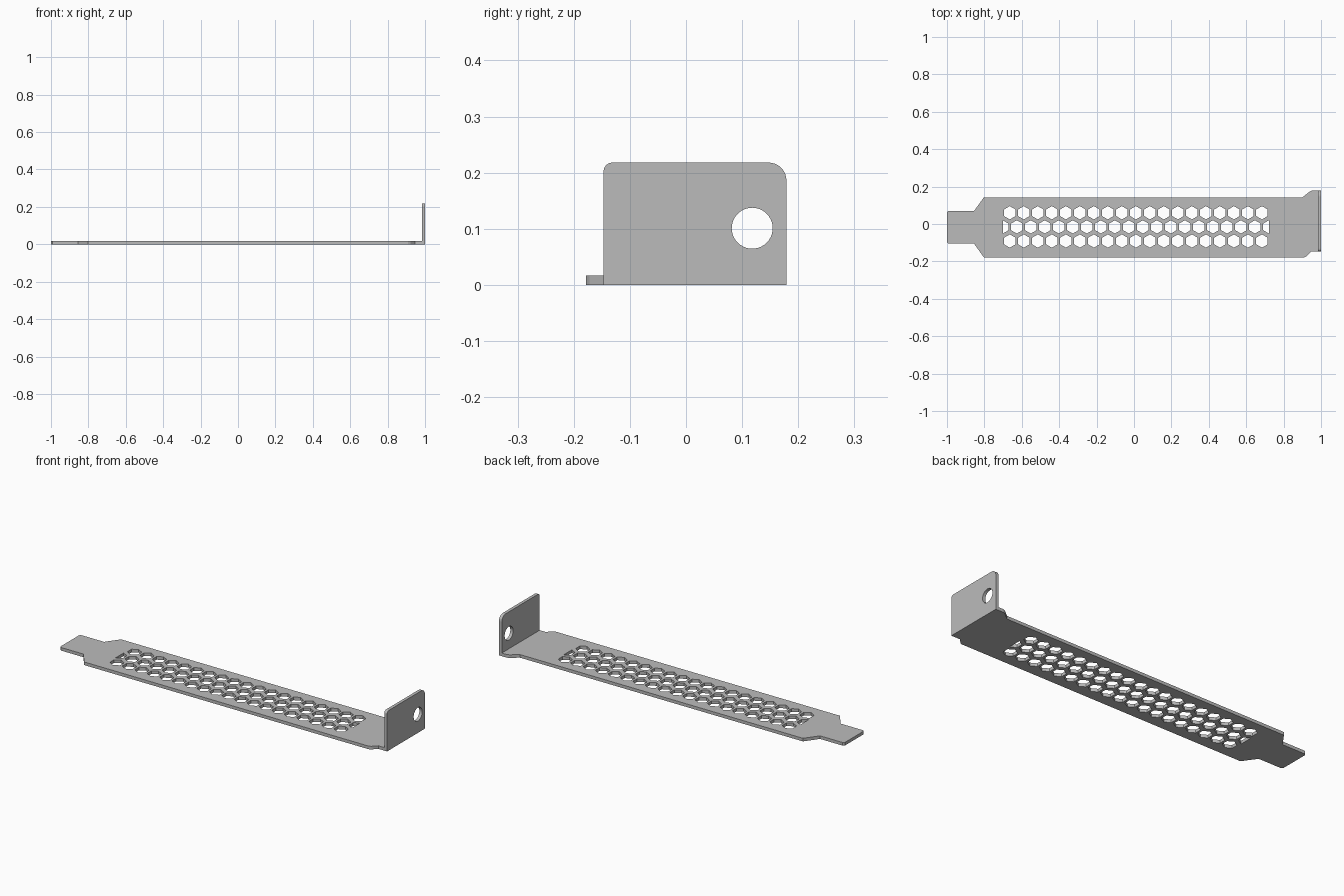
import bpy
import bmesh
from math import cos, sin, radians, pi
from mathutils import Matrix

cube = bpy.data.objects.get("Cube")
if cube:
    bpy.data.objects.remove(cube)

THICK = 0.017
PITCH = 0.0749

steel = bpy.data.materials.new("plain grey steel")
steel.use_nodes = True
steel.diffuse_color = (0.5, 0.5, 0.5, 1)
steel.node_tree.nodes["Principled BSDF"].inputs["Base Color"].default_value = (0.5, 0.5, 0.5, 1)


def arc(cx, cy, r, start, end, steps):
    """Points along an arc, angles in degrees."""
    angles = [radians(start + (end - start) * i / steps) for i in range(steps + 1)]
    return [(cx + r * cos(a), cy + r * sin(a)) for a in angles]


def sheet(name, loops, matrix):
    """Sheet metal part: first loop is the outline, the others are holes."""
    curve = bpy.data.curves.new(name, "CURVE")
    curve.dimensions = "2D"
    curve.fill_mode = "BOTH"
    curve.extrude = THICK / 2
    for loop in loops:
        spline = curve.splines.new("POLY")
        spline.points.add(len(loop) - 1)
        for point, (x, y) in zip(spline.points, loop):
            point.co = (x, y, 0, 1)
        spline.use_cyclic_u = True
    source = bpy.data.objects.new(name + " profile", curve)
    bpy.context.collection.objects.link(source)
    bpy.context.view_layer.update()
    graph = bpy.context.evaluated_depsgraph_get()
    mesh = bpy.data.meshes.new_from_object(source.evaluated_get(graph))
    bpy.data.objects.remove(source)

    # Weld caps to walls and place the sheet
    bm = bmesh.new()
    bm.from_mesh(mesh)
    bmesh.ops.remove_doubles(bm, verts=bm.verts, dist=1e-5)
    bmesh.ops.recalc_face_normals(bm, faces=bm.faces)
    bmesh.ops.transform(bm, matrix=matrix, verts=bm.verts)
    for face in bm.faces:
        face.smooth = False
        face.material_index = 0
    bm.to_mesh(mesh)
    bm.free()
    mesh.name = name
    mesh.materials.clear()
    mesh.materials.append(steel)
    part = bpy.data.objects.new(name, mesh)
    bpy.context.collection.objects.link(part)
    return part


# Long plate: narrow tongue, wide body, offset neck at the bend
outline = [
    (-1, -0.097), (-0.992, -0.105), (-0.855, -0.105), (-0.803, -0.178),
    (0.91, -0.178), (0.923, -0.172), (0.947, -0.147), (1 - THICK, -0.147),
    (1 - THICK, 0.179), (0.953, 0.179), (0.94, 0.174), (0.9, 0.142),
    (-0.803, 0.142), (-0.855, 0.07), (-0.992, 0.07), (-1, 0.062),
]

# Vent holes: three staggered rows, the middle one ending in half hexagons
left = -0.7015
right = left + 19 * PITCH
holes = []
for y, shift, count in ((0.06, 0.5, 19), (-0.0155, 0, 20), (-0.091, 0.5, 19)):
    for i in range(count):
        hexagon = arc(left + (i + shift) * PITCH, y, 0.0355, 30, 330, 5)
        holes.append([p for p in hexagon if left - 1e-4 < p[0] < right + 1e-4])

sheet("vented_plate", [outline] + holes, Matrix.Translation((0, 0, THICK / 2)))

# Upright mounting tab with rounded top corners and a screw hole
tab = [(-0.147, 0), (0.179, 0)]
tab += arc(0.147, 0.186, 0.032, 0, 90, 8)
tab += arc(-0.131, 0.202, 0.016, 90, 180, 6)
screw_hole = arc(0.118, 0.101, 0.0365, 0, 360 - 360 / 40, 39)
upright = Matrix(((0, 0, 1, 1 - THICK / 2), (1, 0, 0, 0), (0, 1, 0, 0), (0, 0, 0, 1)))
sheet("mounting_tab", [tab, screw_hole], upright)
